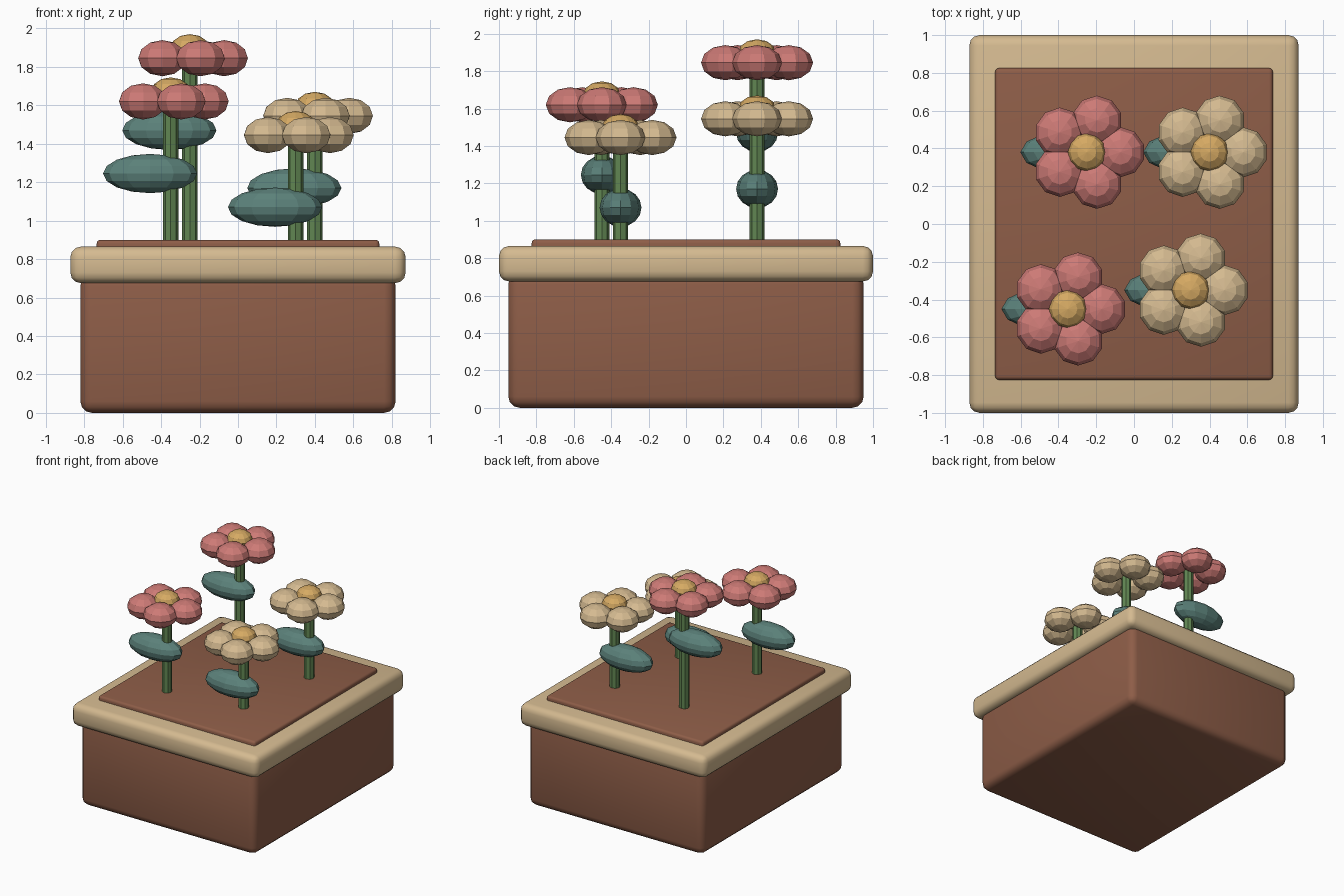
import bpy
from math import cos, sin, tau

if "Cube" in bpy.data.objects:
    bpy.data.objects.remove(bpy.data.objects["Cube"], do_unlink=True)


def material(name, rgb):
    m = bpy.data.materials.new(name)
    m.use_nodes = True
    m.diffuse_color = (*rgb, 1)
    m.node_tree.nodes["Principled BSDF"].inputs["Base Color"].default_value = (*rgb, 1)
    return m


BROWN = material("terracotta brown", (0.27, 0.11, 0.064))
CREAM = material("cream", (0.66, 0.49, 0.28))
PINK = material("rose pink", (0.61, 0.195, 0.18))
GOLD = material("gold", (0.67, 0.40, 0.125))
STEM = material("stem green", (0.12, 0.24, 0.085))
LEAF = material("leaf teal", (0.105, 0.22, 0.195))


def finish(name, mat):
    ob = bpy.context.object
    ob.name = name
    ob.data.materials.append(mat)
    return ob


def box(name, half_x, half_y, bottom, top, bevel, mat):
    """Rounded, smooth-shaded block."""
    bpy.ops.mesh.primitive_cube_add(size=2, location=(0, 0, (bottom + top) / 2))
    ob = finish(name, mat)
    ob.scale = (half_x, half_y, (top - bottom) / 2)
    bpy.ops.object.transform_apply(location=False, rotation=False, scale=True)
    mod = ob.modifiers.new("Bevel", "BEVEL")
    mod.width = bevel
    mod.segments = 3
    bpy.ops.object.modifier_apply(modifier=mod.name)
    bpy.ops.object.shade_smooth_by_angle()


def blob(name, centre, radii, mat, turn=0.0, segments=10, rings=6):
    """Faceted ellipsoid."""
    bpy.ops.mesh.primitive_uv_sphere_add(segments=segments, ring_count=rings,
                                         radius=1, location=centre, rotation=(0, 0, turn))
    finish(name, mat).scale = radii


def flower(label, x, y, z, petal_mat):
    """Stem, side leaf, five petals and a domed centre at height z."""
    base = 0.85
    bpy.ops.mesh.primitive_cylinder_add(vertices=8, radius=0.04, depth=z - base,
                                        location=(x, y, (z + base) / 2))
    finish(label + "_stem", STEM)
    blob(label + "_leaf", (x - 0.107, y, z - 0.375), (0.245, 0.112, 0.102), LEAF,
         segments=12, rings=8)
    for i in range(5):
        a = tau * i / 5
        blob(f"{label}_petal_{i + 1}", (x + 0.178 * cos(a), y + 0.178 * sin(a), z),
             (0.13, 0.133, 0.094), petal_mat, a)
    blob(label + "_centre", (x, y, z + 0.055), (0.1, 0.1, 0.07), GOLD, segments=12)


# Planter box
box("planter_body", 0.82, 0.95, 0, 0.72, 0.06, BROWN)
box("planter_rim", 0.872, 1.0, 0.675, 0.865, 0.055, CREAM)
box("soil", 0.735, 0.825, 0.8, 0.90, 0.02, BROWN)

# Flowers
flower("back_right_flower", -0.25, 0.38, 1.845, PINK)
flower("back_left_flower", 0.40, 0.38, 1.545, CREAM)
flower("front_right_flower", -0.35, -0.45, 1.62, PINK)
flower("front_left_flower", 0.30, -0.35, 1.445, CREAM)
